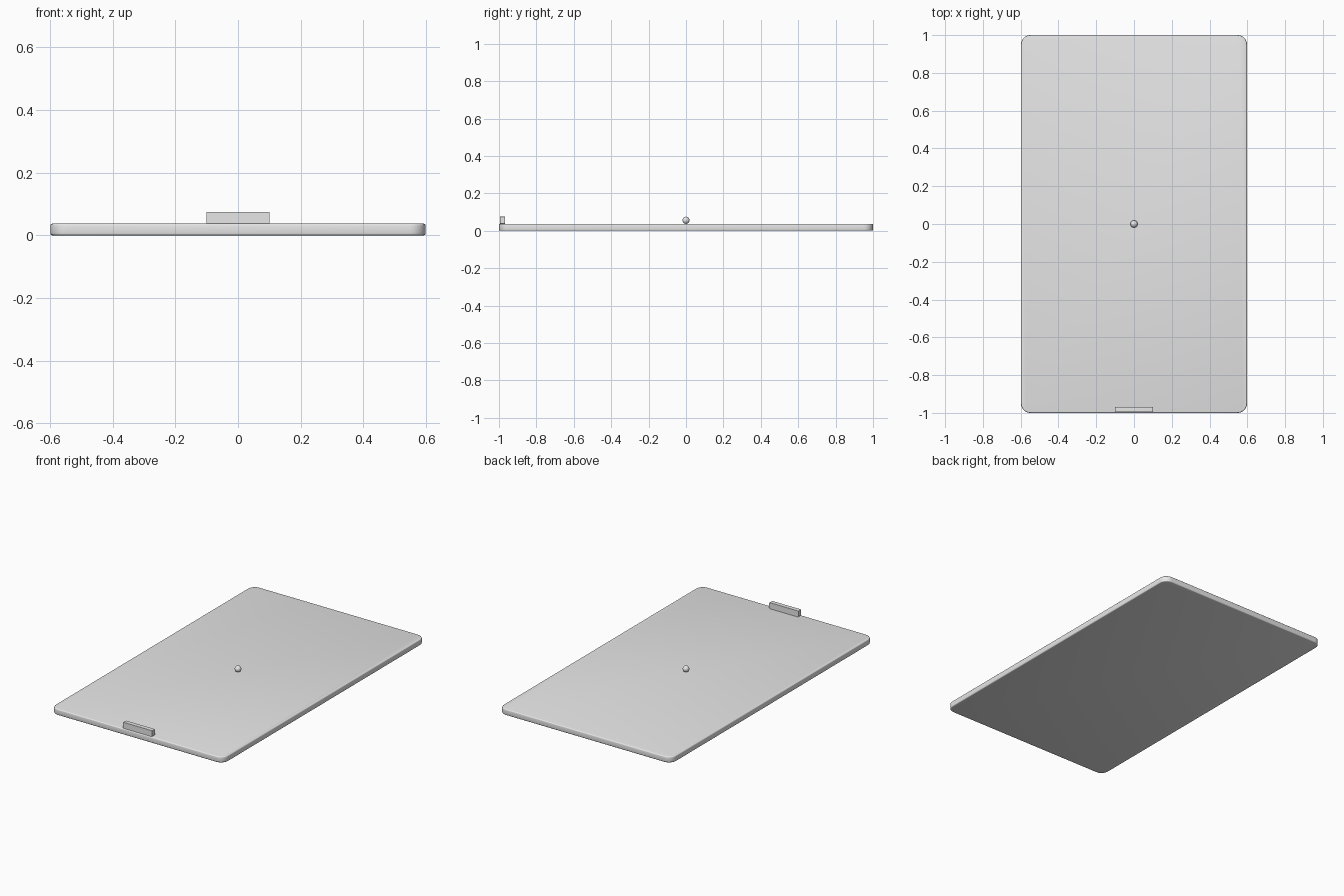
import bpy, bmesh, math

if "Cube" in bpy.data.objects:
    bpy.data.objects.remove(bpy.data.objects["Cube"])

grey = bpy.data.materials.new("light_grey")
grey.diffuse_color = (0.8, 0.8, 0.8, 1)
grey.use_nodes = True
grey.node_tree.nodes["Principled BSDF"].inputs["Base Color"].default_value = grey.diffuse_color


def finish(obj, name, angle):
    obj.name = name
    obj.data.materials.append(grey)
    bpy.ops.object.select_all(action='DESELECT')
    obj.select_set(True)
    bpy.context.view_layer.objects.active = obj
    bpy.ops.object.shade_smooth_by_angle(angle=math.radians(angle))


def rounded_block(name, x, y0, y1, z0, z1, corner, edge, axis):
    """Box with edges along one axis rounded by corner, then all rims by edge."""
    bm = bmesh.new()
    bmesh.ops.create_cube(bm, size=1)
    for v in bm.verts:
        v.co.x *= 2 * x
        v.co.y = (y0 + y1) / 2 + v.co.y * (y1 - y0)
        v.co.z = (z0 + z1) / 2 + v.co.z * (z1 - z0)
    sides = [e for e in bm.edges
             if abs((e.verts[0].co - e.verts[1].co).normalized()[axis]) > 0.9]
    bmesh.ops.bevel(bm, geom=sides, offset=corner, segments=8,
                    profile=0.5, affect='EDGES')
    bm.normal_update()
    rims = [e for e in bm.edges if e.calc_face_angle(0) > math.radians(60)]
    if edge:
        bmesh.ops.bevel(bm, geom=rims, offset=edge, segments=3,
                        profile=0.5, affect='EDGES')
    me = bpy.data.meshes.new(name)
    bm.to_mesh(me)
    bm.free()
    obj = bpy.data.objects.new(name, me)
    bpy.context.collection.objects.link(obj)
    finish(obj, name, 35)


# Flat slab with rounded corners and softened rims
rounded_block("slab", 0.598, -1.0, 1.0, 0.0, 0.037, 0.05, 0.006, 2)

# Small bar standing on the front edge
rounded_block("front_bar", 0.101, -0.995, -0.968, 0.037, 0.075, 0.004, 0, 1)

# Ball in the middle of the slab
bpy.ops.mesh.primitive_uv_sphere_add(segments=32, ring_count=16, radius=0.019,
                                     location=(0, 0, 0.056))
finish(bpy.context.object, "centre_ball", 40)
